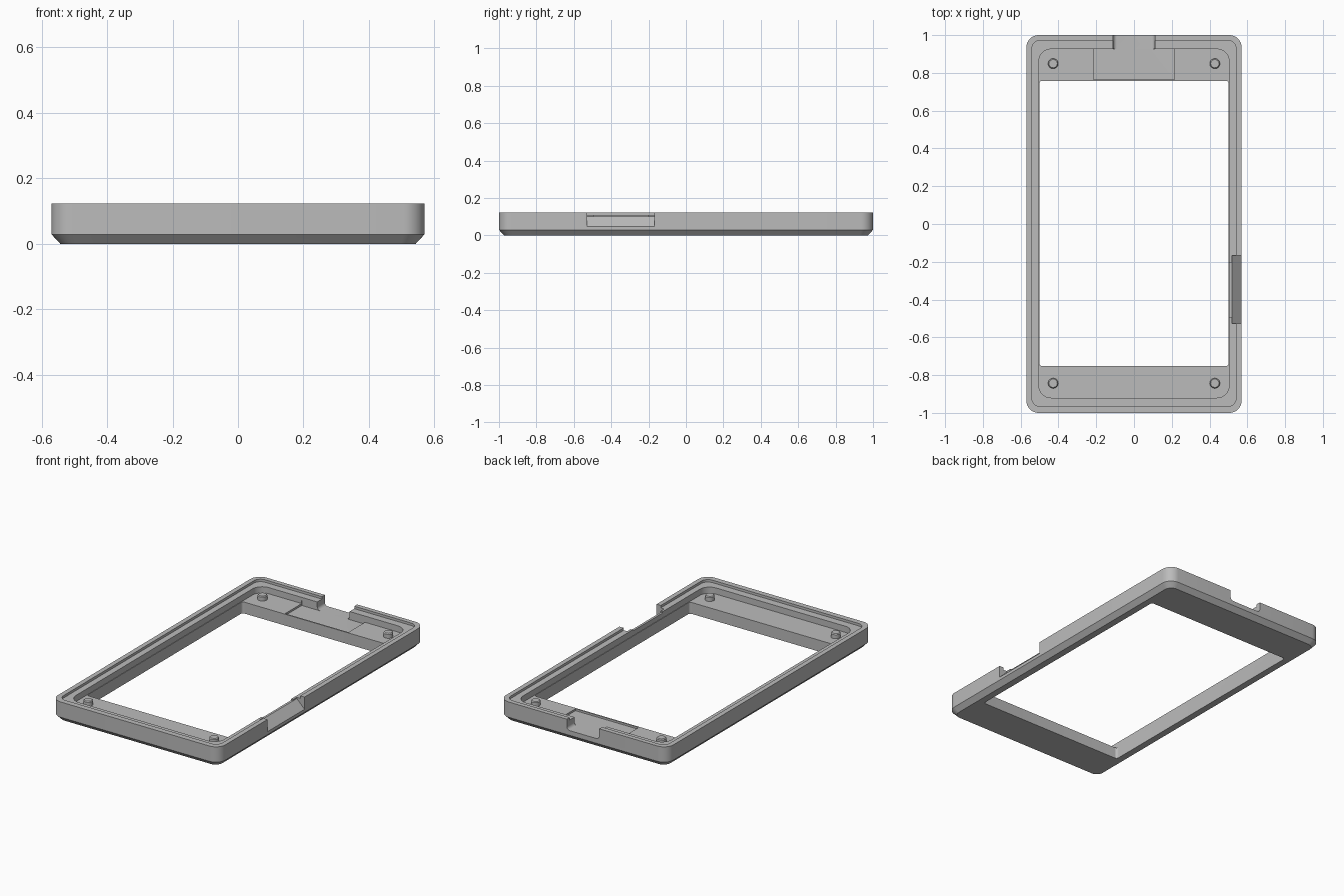
import bpy, bmesh, math

if "Cube" in bpy.data.objects:
    bpy.data.objects.remove(bpy.data.objects["Cube"])

grey = bpy.data.materials.new("plain grey")
grey.diffuse_color = (0.5, 0.5, 0.5, 1)
grey.use_nodes = True
grey.node_tree.nodes["Principled BSDF"].inputs["Base Color"].default_value = grey.diffuse_color


def make_object(name, bm):
    bmesh.ops.recalc_face_normals(bm, faces=bm.faces)
    mesh = bpy.data.meshes.new(name)
    bm.to_mesh(mesh)
    bm.free()
    mesh.materials.append(grey)
    ob = bpy.data.objects.new(name, mesh)
    bpy.context.collection.objects.link(ob)
    return ob


def rounded_rect(hx, hy, r, z, cy=0.0, n=8):
    pts = []
    for i, (sx, sy) in enumerate(((1, 1), (-1, 1), (-1, -1), (1, -1))):
        for k in range(n + 1):
            a = math.pi / 2 * (i + k / n)
            pts.append((sx * (hx - r) + r * math.cos(a),
                        cy + sy * (hy - r) + r * math.sin(a), z))
    return pts


def prism(name, profile, axis, lo, hi):
    """Extrude a 2D profile along x (y,z points) or y (x,z points)."""
    bm = bmesh.new()
    place = (lambda p, t: (t, p[0], p[1])) if axis == "x" else (lambda p, t: (p[0], t, p[1]))
    ends = [[bm.verts.new(place(p, t)) for p in profile] for t in (lo, hi)]
    for e in ends:
        bm.faces.new(e)
    n = len(profile)
    for i in range(n):
        j = (i + 1) % n
        bm.faces.new((ends[0][i], ends[0][j], ends[1][j], ends[1][i]))
    return make_object(name, bm)


def box_profile(a, b, z0, z1):
    return [(a, z0), (b, z0), (b, z1), (a, z1)]


def cut(target, cutter):
    mod = target.modifiers.new("cut", "BOOLEAN")
    mod.operation = "DIFFERENCE"
    mod.solver = "EXACT"
    mod.object = cutter
    bpy.context.view_layer.objects.active = target
    bpy.ops.object.modifier_apply(modifier=mod.name)
    bpy.data.objects.remove(cutter)


def smooth(ob):
    bpy.ops.object.select_all(action="DESELECT")
    ob.select_set(True)
    bpy.context.view_layer.objects.active = ob
    bpy.ops.object.shade_smooth_by_angle(angle=math.radians(30))


TOP, LEDGE, FLOOR, RECESS = 0.123, 0.108, 0.07, 0.058
CY = 0.003

# Frame: closed ring of rounded rectangles, outside, over the rim, down the window
loops = [
    rounded_rect(0.543, 0.973, 0.045, 0),
    rounded_rect(0.57, 1.0, 0.065, 0.029),
    rounded_rect(0.57, 1.0, 0.065, TOP),
    rounded_rect(0.541, 0.969, 0.045, TOP, CY),
    rounded_rect(0.541, 0.969, 0.045, LEDGE, CY),
    rounded_rect(0.504, 0.923, 0.065, LEDGE, CY),
    rounded_rect(0.504, 0.923, 0.065, FLOOR, CY),
    rounded_rect(0.501, 0.755, 0.015, FLOOR, CY),
    rounded_rect(0.501, 0.755, 0.015, 0, CY),
]
bm = bmesh.new()
rings = [[bm.verts.new(p) for p in loop] for loop in loops]
for a, b in zip(rings, rings[1:] + rings[:1]):
    for i in range(len(a)):
        j = (i + 1) % len(a)
        bm.faces.new((a[i], a[j], b[j], b[i]))
frame = make_object("frame", bm)

# Shallow recess in the back floor
cut(frame, prism("recess_cutter", box_profile(-0.215, 0.215, RECESS, 0.09), "y", 0.766, 0.9265))

# Back notch with rounded lower corners
r = 0.02
profile = [(-0.11, 0.2)]
for cx, start in ((-0.11 + r, math.pi), (0.11 - r, 1.5 * math.pi)):
    for k in range(7):
        a = start + math.pi / 2 * k / 6
        profile.append((cx + r * math.cos(a), RECESS + r + r * math.sin(a)))
profile.append((0.11, 0.2))
cut(frame, prism("notch_cutter", profile, "y", 0.926, 1.1))

# Sloped side opening, and the gap in the ledge behind it
cut(frame, prism("slope_cutter", [(0.518, 0.10), (0.62, -0.002), (0.62, 0.2), (0.518, 0.2)],
                 "y", -0.528, -0.168))
cut(frame, prism("gap_cutter", box_profile(-0.493, -0.203, 0.10, 0.2), "x", 0.48, 0.53))
smooth(frame)

# Locating pegs in the four corners
for side, x in (("left", -0.428), ("right", 0.428)):
    for end, y in (("front", -0.843), ("back", 0.849)):
        bm = bmesh.new()
        prev = None
        for rad, z in ((0.027, FLOOR - 0.01), (0.027, 0.094), (0.022, 0.099)):
            ring = [bm.verts.new((x + rad * math.cos(math.tau * k / 24),
                                  y + rad * math.sin(math.tau * k / 24), z)) for k in range(24)]
            if prev:
                for k in range(24):
                    m = (k + 1) % 24
                    bm.faces.new((prev[k], prev[m], ring[m], ring[k]))
            else:
                bm.faces.new(ring)
            prev = ring
        bm.faces.new(prev)
        smooth(make_object(f"peg_{end}_{side}", bm))
